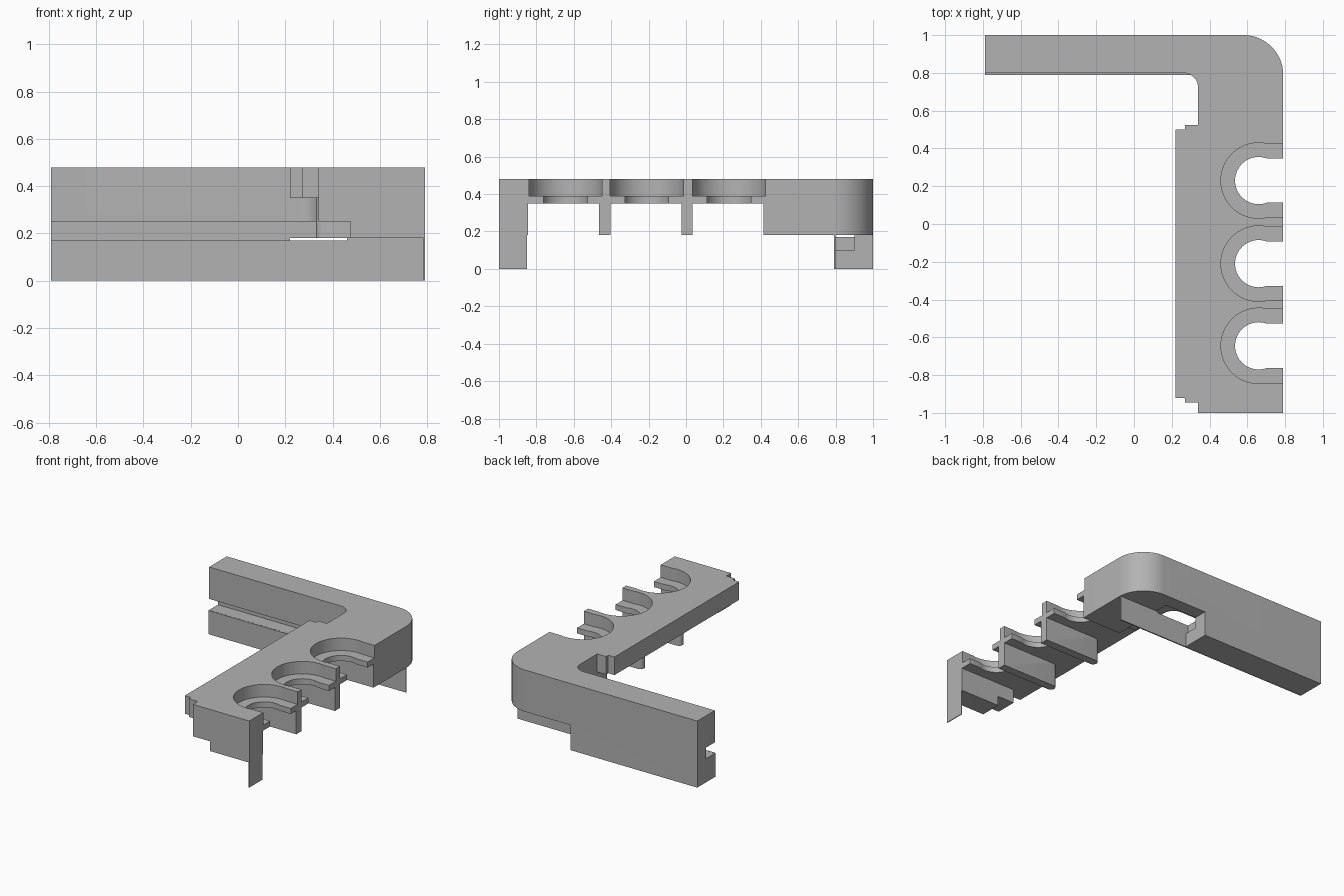
import bpy, bmesh
from math import cos, sin, radians

if "Cube" in bpy.data.objects:
    bpy.data.objects.remove(bpy.data.objects["Cube"], do_unlink=True)

grey = bpy.data.materials.new("plain grey")
grey.use_nodes = True
colour = (0.45, 0.45, 0.45, 1)
grey.diffuse_color = colour
grey.node_tree.nodes["Principled BSDF"].inputs["Base Color"].default_value = colour


def arc(cx, cy, r, start, end, steps=16):
    angles = [radians(start + (end - start) * i / steps) for i in range(steps + 1)]
    return [(cx + r * cos(a), cy + r * sin(a)) for a in angles]


def prism(name, outline, low, high):
    """Extrude a flat outline between two heights."""
    bm = bmesh.new()
    face = bm.faces.new([bm.verts.new((x, y, low)) for x, y in outline])
    result = bmesh.ops.extrude_face_region(bm, geom=[face])
    top = [v for v in result["geom"] if isinstance(v, bmesh.types.BMVert)]
    bmesh.ops.translate(bm, verts=top, vec=(0, 0, high - low))
    bmesh.ops.recalc_face_normals(bm, faces=bm.faces)
    mesh = bpy.data.meshes.new(name)
    bm.to_mesh(mesh)
    bm.free()
    mesh.materials.append(grey)
    obj = bpy.data.objects.new(name, mesh)
    bpy.context.collection.objects.link(obj)
    return obj


def box(name, x0, x1, y0, y1, z0, z1):
    return prism(name, [(x0, y0), (x1, y0), (x1, y1), (x0, y1)], z0, z1)


def combine(target, tool, operation):
    """Apply a boolean and discard the tool shape."""
    tool.hide_render = True
    mod = target.modifiers.new("shape", 'BOOLEAN')
    mod.operation, mod.object, mod.solver = operation, tool, 'EXACT'
    bpy.context.view_layer.objects.active = target
    bpy.ops.object.modifier_apply(modifier=mod.name)
    bpy.data.objects.remove(tool, do_unlink=True)


def mouth(name, cy, r, angle, low):
    """Round cut-out that opens through the long side."""
    points = arc(0.66, cy, r, angle, 360 - angle, 32)
    points = [(1, points[0][1])] + points + [(1, points[-1][1])]
    return prism(name, points, low, 0.6)


# L-shaped body with rounded outer and inner corners
outline = ([(-0.79, 0.80)] + arc(0.26, 0.72, 0.08, 90, 0) + [(0.34, -1), (0.79, -1)]
           + arc(0.58, 0.79, 0.21, 0, 90) + [(-0.79, 1)])
body = prism("bracket_body", outline, 0, 0.48)

# Raised underside, open bay and the groove that follows the inner edge
for dims in [(0.22, 1, -2, 2, -1, 0.18),
             (0, 1, -0.845, 0.415, -1, 0.35),
             (-1, 0.475, 0.7, 0.9, 0.17, 0.25),
             (0.2, 0.475, -2, 0.9, 0.1, 0.25)]:
    combine(body, box("cutter", *dims), 'DIFFERENCE')

# Stepped lip along the inner side
lip = [(0.22, -0.92), (0.27, -0.92), (0.27, -0.945), (0.40, -0.945),
       (0.40, 0.525), (0.27, 0.525), (0.27, 0.50), (0.22, 0.50)]
combine(body, prism("lip", lip, 0.35, 0.48), 'UNION')

# Fins under the deck with rounded ends
for y in (0.005, -0.435):
    fin = [(0.79, y - 0.03)] + arc(0.36, y, 0.03, 270, 90, 8) + [(0.79, y + 0.03)]
    combine(body, prism("fin", fin, 0.18, 0.37), 'UNION')

# Three stepped cradles
for y in (0.23, -0.21, -0.645):
    combine(body, mouth("recess", y, 0.2, 78, 0.39), 'DIFFERENCE')
    combine(body, mouth("opening", y, 0.125, 70, 0.3), 'DIFFERENCE')

# Thin skirts below the body
box("arm_skirt", -0.79, 0.46, 0.79, 0.799, 0, 0.17)
box("corner_skirt", 0.46, 0.785, 0.79, 0.799, 0, 0.18)
box("front_skirt", 0.784, 0.79, -1, -0.85, 0, 0.20)

# Smooth curves, sharp edges
bpy.ops.object.select_all(action='DESELECT')
body.select_set(True)
bpy.context.view_layer.objects.active = body
bpy.ops.object.shade_smooth_by_angle(angle=radians(30))
